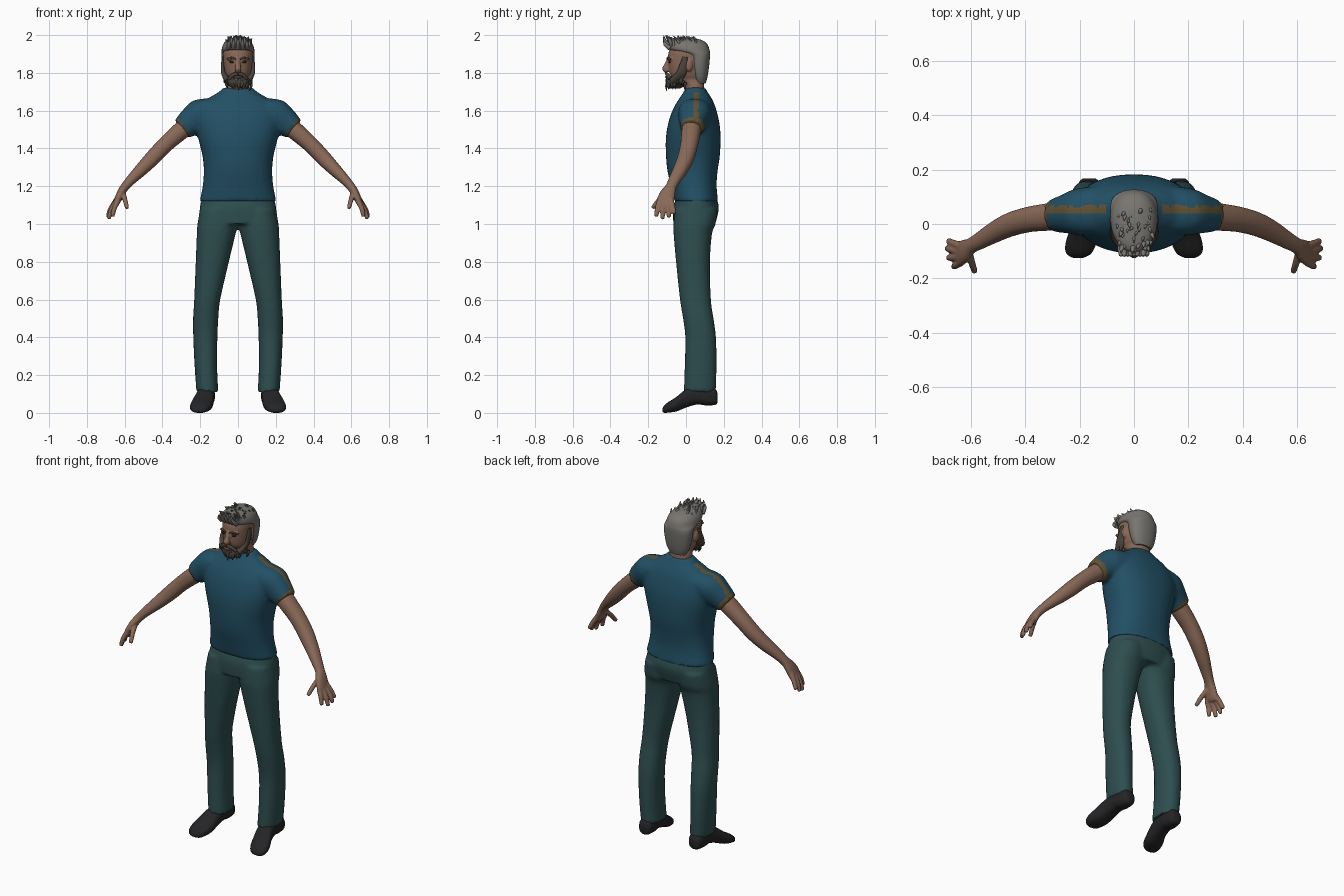
import bpy, bmesh, math, random
from mathutils import Vector

random.seed(4)


def material(name, rgb):
    m = bpy.data.materials.new(name)
    m.diffuse_color = (*rgb, 1)
    return m


SKIN = material("skin", (.25, .14, .095))
SHIRT = material("shirt_cloth", (.016, .08, .13))
TRIM = material("shirt_trim", (.12, .085, .035))
TROUSER = material("trouser_cloth", (.027, .075, .078))
LEATHER = material("leather", (.018, .018, .02))
HAIR = material("hair", (.19, .18, .165))
BEARD = material("beard", (.07, .058, .048))
LIP = material("lip", (.14, .065, .05))
DARK = material("dark", (.02, .016, .014))


# Ring builders: each ring is centre + two half axes, as nine numbers
def level(z, x0, x1, y0, y1):
    return [(x0 + x1) / 2, (y0 + y1) / 2, z, (x1 - x0) / 2, 0, 0, 0, (y1 - y0) / 2, 0]


def levels(rows):
    return [level(z, -w, w, y0, y1) for z, w, y0, y1 in rows]


def tube(points, ref=(0, 1, 0)):
    pos = [Vector(p[:3]) for p in points]
    out = []
    for i, p in enumerate(points):
        t = (pos[min(i + 1, len(pos) - 1)] - pos[max(i - 1, 0)]).normalized()
        u = Vector(ref)
        u = (u - t * u.dot(t)).normalized()
        out.append([*pos[i], *(u * p[3]), *(t.cross(u) * p[-1])])
    return out


def flip(rings, s):
    return [[v * s if k % 3 == 0 else v for k, v in enumerate(r)] for r in rings]


def loft(bm, rings, n=28, power=2.2, steps=3):
    smooth = []
    last = len(rings) - 1
    for i in range(last):
        a, b, c, d = (rings[min(max(i + k, 0), last)] for k in (-1, 0, 1, 2))
        for s in range(steps):
            t = s / steps
            smooth.append([.5 * (2 * q + (r - p) * t + (2 * p - 5 * q + 4 * r - w) * t * t
                                 + (3 * q - p - 3 * r + w) * t ** 3)
                           for p, q, r, w in zip(a, b, c, d)])
    smooth.append(rings[-1])
    loops = []
    for r in smooth:
        c, u, v = Vector(r[:3]), Vector(r[3:6]), Vector(r[6:])
        loop = []
        for k in range(n):
            a = math.tau * k / n
            ca, sa = math.cos(a), math.sin(a)
            loop.append(bm.verts.new(c + u * math.copysign(abs(ca) ** (2 / power), ca)
                                     + v * math.copysign(abs(sa) ** (2 / power), sa)))
        loops.append(loop)
    for lo, hi in zip(loops, loops[1:]):
        for k in range(n):
            bm.faces.new((lo[k], lo[(k + 1) % n], hi[(k + 1) % n], hi[k]))
    bm.faces.new(loops[0][::-1])
    bm.faces.new(loops[-1])


def finish(name, bm, mat, voxel=0):
    bmesh.ops.recalc_face_normals(bm, faces=bm.faces[:])
    mesh = bpy.data.meshes.new(name)
    bm.to_mesh(mesh)
    bm.free()
    ob = bpy.data.objects.new(name, mesh)
    bpy.context.collection.objects.link(ob)
    if voxel:  # fuse overlapping parts into one skin
        m = ob.modifiers.new("fuse", 'REMESH')
        m.mode, m.voxel_size = 'VOXEL', voxel
        m = ob.modifiers.new("soften", 'SMOOTH')
        m.factor, m.iterations = .5, 3
        mesh = bpy.data.meshes.new_from_object(
            ob.evaluated_get(bpy.context.evaluated_depsgraph_get()))
        ob.modifiers.clear()
        ob.data = mesh
    mesh.materials.clear()
    mesh.materials.append(mat)
    mesh.shade_smooth()
    mesh.set_sharp_from_angle(angle=math.radians(55))
    return ob


def ball(bm, loc, size, seg=14):
    vs = bmesh.ops.create_uvsphere(bm, u_segments=seg, v_segments=seg // 2 + 1, radius=1)["verts"]
    for v in vs:
        v.co = Vector(c * s + o for c, s, o in zip(v.co, size, loc))


SIDES = ((1, "left"), (-1, "right"))

# Shirt: torso and both sleeves fused
bm = bmesh.new()
loft(bm, levels([(1.12, .203, -.062, .17), (1.2, .187, -.08, .162), (1.28, .181, -.098, .167),
                 (1.36, .188, -.106, .179), (1.45, .21, -.107, .183), (1.52, .225, -.097, .179),
                 (1.58, .225, -.08, .167), (1.63, .2, -.057, .152), (1.67, .15, -.032, .133),
                 (1.7, .1, -.012, .113), (1.722, .078, -.002, .102)]), n=40, power=2.3)
for s, _ in SIDES:
    loft(bm, flip(tube([(.12, .05, 1.6, .09, .07), (.2, .045, 1.575, .087, .087),
                        (.25, .037, 1.54, .072, .075), (.297, .03, 1.503, .06, .06)]), s))
shirt = finish("shirt", bm, SHIRT, .011)
shirt.data.materials.append(TRIM)
for f in shirt.data.polygons:
    x, y, z = abs(f.center.x), f.center.y, f.center.z
    seam = f.normal.z > .3 and x > .1 and .036 < y < .066
    cuff = x > .24 and .77 * x - .63 * z > -.736
    f.material_index = int(seam or cuff)

# Trousers: pelvis and both legs fused
bm = bmesh.new()
loft(bm, levels([(1.135, .193, -.053, .163), (1.08, .203, -.068, .174), (1.0, .212, -.067, .155)]), n=40)
for s, _ in SIDES:
    loft(bm, flip([level(*r) for r in (
        (1.08, .02, .2, -.06, .165), (1.0, .002, .215, -.067, .157), (.95, .012, .218, -.066, .138),
        (.8, .048, .224, -.053, .127), (.6, .094, .232, -.032, .132), (.5, .104, .238, -.016, .146),
        (.4, .109, .237, -.004, .159), (.25, .111, .23, -.007, .162), (.11, .104, .22, -.012, .158))], s))
finish("trousers", bm, TROUSER, .011)

# Shoes: sections run from heel to toe
for s, side in SIDES:
    bm = bmesh.new()
    rings = [[x, y, (z0 + z1) / 2, w, 0, 0, 0, 0, (z1 - z0) / 2] for y, x, w, z0, z1 in (
        (.168, .165, .022, .055, .1), (.153, .165, .038, .042, .13), (.1, .167, .045, .04, .14),
        (.06, .169, .045, .045, .142), (.0, .176, .05, .028, .125), (-.05, .19, .057, .008, .085),
        (-.09, .2, .054, .002, .06), (-.113, .204, .042, .0, .042), (-.125, .206, .018, .006, .022))]
    loft(bm, flip(rings, s), power=2.5)
    finish(side + "_shoe", bm, LEATHER)

# Arms with palm, fingers and thumb
FINGERS = [((.642, -.08, 1.13), (.668, -.07, 1.09), (.683, -.063, 1.058)),
           ((.645, -.1, 1.12), (.675, -.093, 1.08), (.688, -.09, 1.04)),
           ((.643, -.12, 1.12), (.67, -.124, 1.075), (.683, -.124, 1.032)),
           ((.636, -.14, 1.12), (.654, -.151, 1.085), (.664, -.157, 1.045)),
           ((.61, -.1, 1.165), (.598, -.142, 1.128), (.588, -.174, 1.088))]
for s, side in SIDES:
    bm = bmesh.new()
    loft(bm, flip(tube([(.22, .045, 1.56, .05), (.3, .028, 1.495, .051, .048), (.38, .018, 1.425, .047, .043),
                        (.45, .0, 1.352, .044, .041), (.51, -.028, 1.29, .039, .035),
                        (.565, -.06, 1.235, .032, .027), (.6, -.08, 1.195, .029, .023),
                        (.622, -.097, 1.16, .041, .021), (.64, -.11, 1.12, .046, .018),
                        (.648, -.114, 1.105, .04, .013)]), s))
    for a, b, c in FINGERS:
        end = Vector(c) + (Vector(c) - Vector(b)).normalized() * .006
        loft(bm, flip(tube([(*a, .015), (*b, .013), (*c, .011), (*end, .005)], (.8, .3, .2)), s), n=12)
    finish(side + "_arm", bm, SKIN, .005)

# Head, neck, nose, brow ridge and ears fused
bm = bmesh.new()
loft(bm, levels([(1.66, .085, 0, .115), (1.7, .066, -.005, .1), (1.74, .061, -.012, .096),
                 (1.765, .058, -.06, .098), (1.79, .069, -.084, .103), (1.83, .076, -.092, .108),
                 (1.87, .079, -.095, .115), (1.91, .079, -.092, .115), (1.95, .066, -.07, .1),
                 (1.972, .03, -.03, .05)]))
loft(bm, tube([(0, -.088, 1.875, .012), (0, -.102, 1.845, .012), (0, -.109, 1.822, .018),
               (0, -.098, 1.806, .014)], (1, 0, 0)), n=16)
for s, _ in SIDES:
    ball(bm, (.033 * s, -.083, 1.874), (.028, .015, .008))
    ball(bm, (.081 * s, .015, 1.84), (.01, .02, .032))
finish("head", bm, SKIN, .005)

# Eyes, eyebrows and mouth
for s, side in SIDES:
    bm = bmesh.new()
    ball(bm, (.032 * s, -.086, 1.857), (.014, .007, .006))
    finish(side + "_eye", bm, DARK)
    bm = bmesh.new()
    loft(bm, flip(tube([(.012, -.099, 1.873, .004), (.035, -.096, 1.88, .006), (.058, -.08, 1.874, .003)],
                       (0, 0, 1)), s), n=8)
    finish(side + "_eyebrow", bm, BEARD)
bm = bmesh.new()
ball(bm, (0, -.104, 1.778), (.024, .007, .007))
finish("mouth", bm, LIP)


def tuft(bm, base, tip, r, bend):
    a, b = Vector(base), Vector(tip)
    mid = (a + b) / 2 + Vector(bend)
    loft(bm, tube([(*a, r), (*mid, r * .8), (*b, r * .12)], (1, .3, .1)), n=7, steps=2, power=2)


# Hair: scalp shell with a swept-up front
bm = bmesh.new()
loft(bm, levels([(1.745, .05, .05, .104), (1.78, .07, .035, .114), (1.84, .083, .02, .123),
                 (1.895, .087, .005, .127), (1.92, .087, -.085, .125), (1.95, .079, -.1, .114),
                 (1.972, .06, -.102, .088), (1.984, .03, -.075, .045)]))
for i in range(46):
    x, y = random.uniform(-.06, .06), random.uniform(-.095, .06)
    z = 1.972 - 4.5 * x * x - 1.5 * max(0, y) ** 2
    tip = (x * 1.1 + random.uniform(-.012, .012), max(y - random.uniform(.01, .03), -.12),
           min(z + random.uniform(.012, .03), 2))
    tuft(bm, (x, y, z - .012), tip, random.uniform(.007, .012), (0, .004, .004))
for i in range(9):
    x = -.05 + i * .0125
    tuft(bm, (x, -.085, 1.93 + .01 * (i % 2)), (x * .9, -.118, 1.985 + .015 * (i % 2) - 4 * x * x), .012, (0, -.01, 0))
finish("hair", bm, HAIR)

# Beard: jaw band, chin mass, moustache and hanging tufts
bm = bmesh.new()
half = [(.081, -.005, 1.885, .012, .006), (.081, -.012, 1.84, .022, .008), (.074, -.03, 1.79, .027, .012),
        (.05, -.072, 1.757, .02, .018)]
for s, _ in SIDES:
    loft(bm, flip(tube(half, (0, 1, .3)), s), n=14)
    loft(bm, flip(tube([(0, -.103, 1.796, .008), (.025, -.098, 1.79, .01), (.046, -.083, 1.768, .01)], (0, 0, 1)), s), n=10)
loft(bm, levels([(1.775, .058, -.099, .0), (1.755, .062, -.106, .01), (1.735, .05, -.103, .0),
                 (1.718, .028, -.094, -.03)]))
for i in range(34):
    a = math.pi * (i + random.random()) / 34
    x, y, z = .07 * math.cos(a), .0 - .1 * math.sin(a), random.uniform(1.745, 1.785)
    tuft(bm, (x, y + .004, z), (x * .85, y + random.uniform(-.004, .012), z - random.uniform(.025, .045)),
         random.uniform(.007, .011), (x * .08, -.005, 0))
finish("beard", bm, BEARD)
